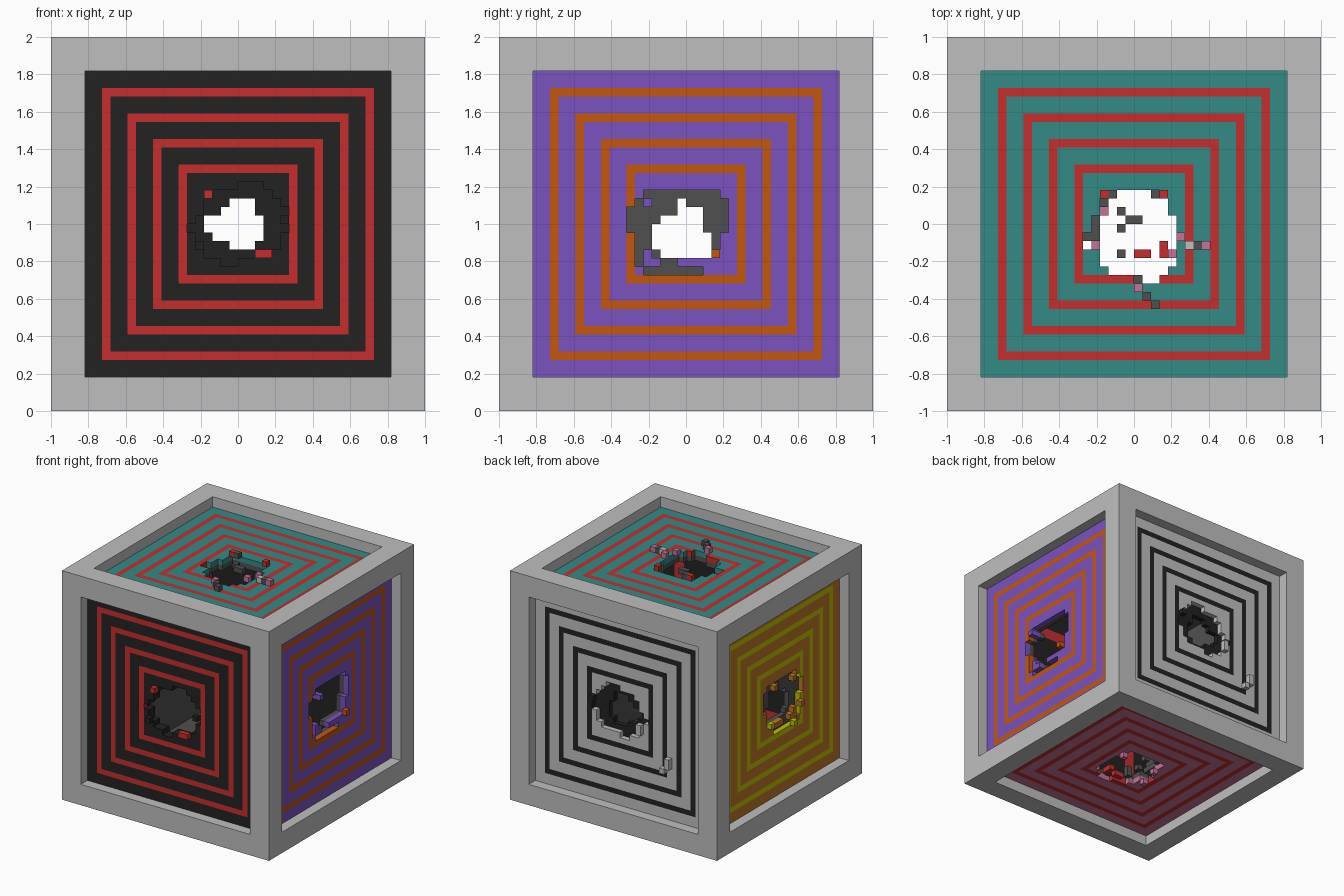
import bpy, bmesh
from mathutils import Vector

if "Cube" in bpy.data.objects:
    bpy.data.objects.remove(bpy.data.objects["Cube"], do_unlink=True)

U = 1 / 22                       # one block; the cube is 44 blocks wide
CENTER = Vector((0, 0, 1))
X, Y, Z = Vector((1, 0, 0)), Vector((0, 1, 0)), Vector((0, 0, 1))


def material(name, rgb):
    lin = [(c / 255 / 12.92) if c < 11 else ((c / 255 + 0.055) / 1.055) ** 2.4 for c in rgb]
    m = bpy.data.materials.new(name)
    m.use_nodes = True
    m.diffuse_color = (*lin, 1)
    m.node_tree.nodes["Principled BSDF"].inputs["Base Color"].default_value = (*lin, 1)
    return m


MATS = {n: material(n, c) for n, c in {
    "light_grey": (191, 191, 191), "black": (34, 34, 34), "red": (198, 45, 45),
    "purple": (122, 82, 192), "orange": (196, 86, 12), "teal": (51, 138, 134),
    "ochre": (188, 118, 40), "yellow": (190, 190, 5), "pink": (197, 115, 152),
    "dark_grey": (80, 80, 80)}.items()}


def finish(name, bm, colours):
    me = bpy.data.meshes.new(name)
    bm.to_mesh(me)
    bm.free()
    for c in colours:
        me.materials.append(MATS[c])
    ob = bpy.data.objects.new(name, me)
    bpy.context.collection.objects.link(ob)
    return ob


def add_box(bm, center, size, index=0):
    verts = bmesh.ops.create_cube(bm, size=1)["verts"]
    for v in verts:
        v.co = Vector([a * b for a, b in zip(v.co, size)]) + center
    for f in {f for v in verts for f in v.link_faces}:
        f.material_index = index


# Outer frame: four posts and eight beams
bm = bmesh.new()
w, mid, span = 4 * U, 20 * U, 36 * U
for a in (-mid, mid):
    for b in (-mid, mid):
        add_box(bm, CENTER + Vector((a, b, 0)), (w, w, 2))
        add_box(bm, CENTER + Vector((0, a, b)), (span, w, w))
        add_box(bm, CENTER + Vector((a, 0, b)), (w, span, w))
finish("frame", bm, ["light_grey"])


def hole(top, rows):
    """Set of missing cells: one (start, end) span per row, going down."""
    return {(i, top - k) for k, (a, b) in enumerate(rows) for i in range(a, b)}


# Ragged openings
front_hole = hole(4, [(0, 3), (-3, 4), (-4, 5), (-4, 6), (-5, 6), (-6, 6),
                      (-5, 5), (-5, 5), (-4, 4), (-2, 0)])
back_core = hole(2, [(-1, 2), (-2, 2), (-4, 3), (-4, 3), (-3, 3), (-1, 2)])
right_hole = hole(3, [(-5, 4), (-6, 5), (-7, 5), (-7, 5), (-7, 5), (-6, 4), (-6, 4),
                      (-6, 4), (-6, -1), (-5, 2)]) - {(-5, 2), (-5, -4), (-4, -5), (-5, -5)}
left_core = hole(2, [(-1, 0), (-1, 2), (-3, 2), (-4, 2), (-4, 3), (-4, 3), (-3, 3)])
top_hole = hole(3, [(-4, 4), (-4, 4), (-4, 4), (-5, 5), (-5, 5), (-6, 5), (-6, 5),
                    (-4, 5), (-4, 5), (-3, 4), (0, 3)])
bottom_core = top_hole - {(-4, 3), (-3, 3), (2, 3), (3, 3), (-4, 2), (-2, 1), (-6, -2),
                          (-5, -2), (-6, -1), (-5, -1), (-5, 0), (0, -7), (-2, -4)}

RINGS = (6, 9, 12, 15)


def plate(name, n, u, v, depth, missing, colours, rings):
    """One-block-thick wall of square cells; cells in the ring layers get colour 2."""
    bm = bmesh.new()
    made = {}

    def vert(i, j):
        if (i, j) not in made:
            made[i, j] = bm.verts.new(CENTER + (n * depth + u * i + v * j) * U)
        return made[i, j]

    flip = u.cross(v).dot(n) < 0
    for i in range(-18, 18):
        for j in range(-18, 18):
            if (i, j) in missing:
                continue
            c = [vert(i, j), vert(i + 1, j), vert(i + 1, j + 1), vert(i, j + 1)]
            f = bm.faces.new(c[::-1] if flip else c)
            f.material_index = int(max(i, -1 - i, j, -1 - j) in rings)
    ob = finish(name, bm, colours)
    mod = ob.modifiers.new("thickness", "SOLIDIFY")
    mod.thickness = U
    mod.offset = -1


def debris(name, n, u, v, blocks):
    """Loose blocks sitting on a wall: (column, row, layer, colour)."""
    colours = sorted({b[3] for b in blocks})
    bm = bmesh.new()
    for i, j, k, c in blocks:
        pos = CENTER + (u * (i + .5) + v * (j + .5) + n * (k + .5)) * U
        add_box(bm, pos, (U, U, U), colours.index(c))
    finish(name, bm, colours)


# Walls: name, normal, axes, outer colours, outer hole, inner colours, inner hole, inner rings
WALLS = [
    ("front", -Y, X, Z, ("black", "red"), front_hole, ("black", "red"), front_hole, (13, 14)),
    ("back", Y, X, Z, ("light_grey", "black"), front_hole, ("black", "black"), back_core, ()),
    ("right", X, Y, Z, ("purple", "orange"), right_hole, ("dark_grey",) * 2, right_hole, ()),
    ("left", -X, Y, Z, ("ochre", "yellow"), right_hole, ("dark_grey",) * 2, left_core, ()),
    ("top", Z, X, Y, ("teal", "red"), top_hole, ("dark_grey",) * 2, top_hole, ()),
    ("bottom", -Z, X, Y, ("pink", "red"), top_hole, ("dark_grey",) * 2, bottom_core, ()),
]
# Loose blocks around each opening
LOOSE = {
    "front": [(-4, 3, 20, "red"), (2, -4, 20, "red"), (3, -4, 20, "red"),
              (5, 0, 20, "black"), (-5, -3, 20, "black")],
    "back": [(-5, -3, 20, "light_grey"), (-5, -2, 20, "light_grey"), (-11, -7, 20, "light_grey"),
             (-11, -8, 20, "light_grey"), (-10, -9, 20, "light_grey"), (5, 1, 20, "black")],
    "right": [(3, -4, 20, "orange"), (-5, 2, 20, "purple"), (-7, -2, 19, "orange")],
    "left": [(-4, -6, 20, "yellow"), (-6, -3, 20, "ochre"), (3, -4, 20, "yellow"),
             (2, 3, 20, "ochre")],
    "top": [(-4, 3, 20, "red"), (3, 3, 20, "red"), (-3, 3, 20, "dark_grey"),
            (5, -2, 20, "pink"), (6, -3, 20, "light_grey"), (7, -3, 20, "dark_grey"),
            (8, -3, 20, "pink"), (4, -4, 20, "pink"), (0, -8, 20, "pink"),
            (1, -9, 20, "dark_grey"), (2, -10, 20, "dark_grey"), (-1, 0, 19, "dark_grey"),
            (0, 0, 19, "dark_grey"), (-2, 1, 19, "dark_grey")],
    "bottom": [(3, -3, 20, "red"), (0, -4, 20, "red"), (1, -4, 20, "red"), (3, -4, 20, "red"),
               (-4, 1, 20, "pink"), (-5, -3, 20, "pink"), (4, 2, 20, "pink"),
               (-2, -4, 19, "dark_grey"), (-2, -1, 19, "dark_grey")],
}

for side, n, u, v, outer, cut, inner, core, inner_rings in WALLS:
    plate(side + "_panel", n, u, v, 20, cut, outer, RINGS)
    plate(side + "_lining", n, u, v, 19, core, inner, inner_rings)
    debris(side + "_loose_blocks", n, u, v, LOOSE[side])
